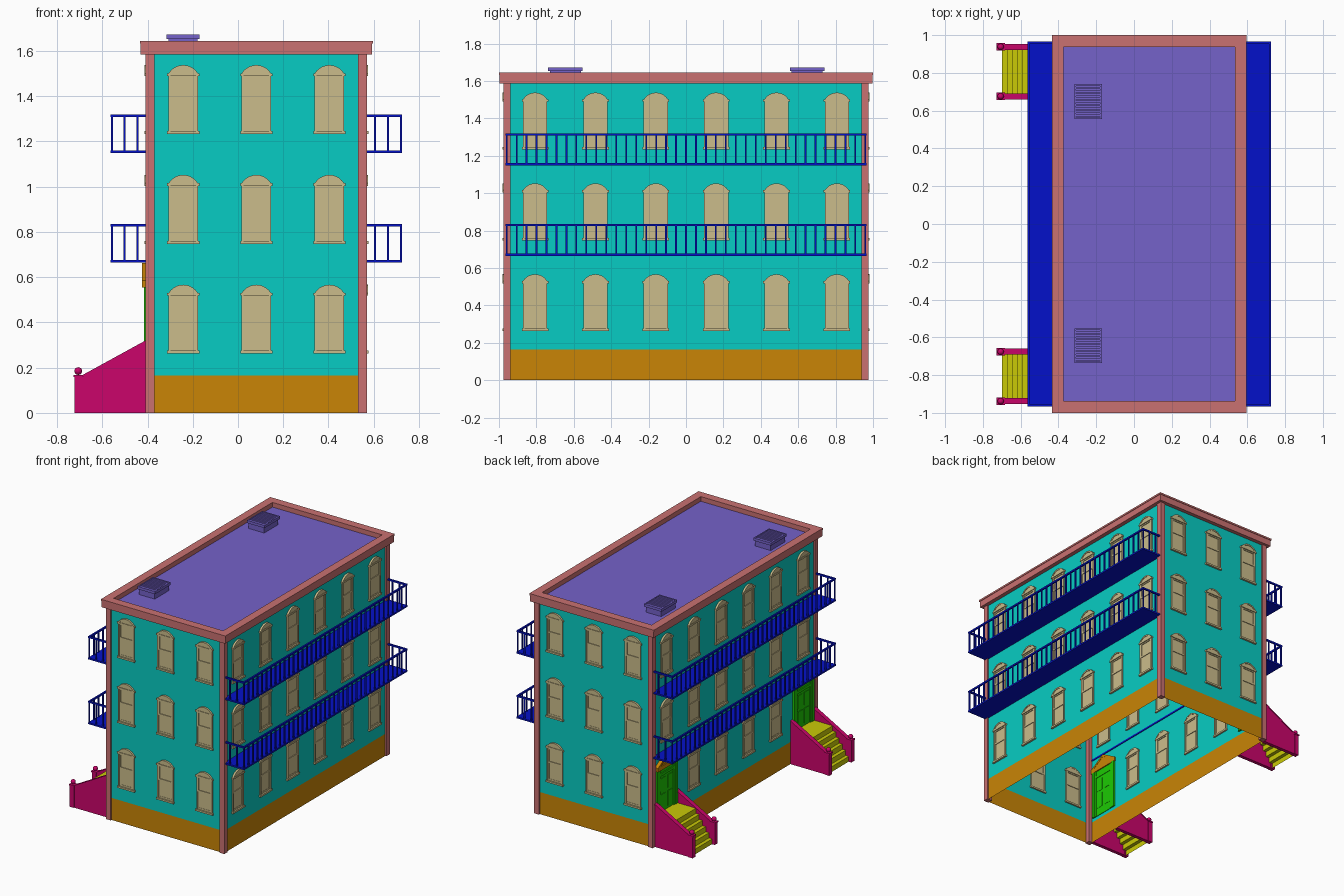
import bpy, bmesh, math
from mathutils import Matrix

if "Cube" in bpy.data.objects:
    bpy.data.objects.remove(bpy.data.objects["Cube"])

CX, HX, HY = 0.081, 0.48, 0.967          # building centre and wall half sizes
WALL_TOP, BASE_TOP = 1.585, 0.165


def material(name, code):
    rgb = [(int(code[i:i + 2], 16) / 255) ** 2.2 for i in (0, 2, 4)]
    m = bpy.data.materials.new(name)
    m.diffuse_color = (*rgb, 1)
    m.use_nodes = True
    m.node_tree.nodes["Principled BSDF"].inputs["Base Color"].default_value = m.diffuse_color
    return m


TEAL = material("wall_teal", "10cbc2")
ORANGE = material("base_orange", "c8840f")
PINK = material("trim_pink", "c87070")
PURPLE = material("roof_purple", "7462c8")
BLUE = material("balcony_blue", "0c18c8")
TAN = material("window_tan", "cabb8a")
GREEN = material("door_green", "22c80c")
MAGENTA = material("stair_magenta", "ca0d6b")
YELLOW = material("stair_yellow", "c8c80f")


def box(bm, x0, x1, y0, y1, z0, z1):
    m = Matrix.Translation(((x0 + x1) / 2, (y0 + y1) / 2, (z0 + z1) / 2))
    m = m @ Matrix.Diagonal((abs(x1 - x0), abs(y1 - y0), abs(z1 - z0), 1))
    bmesh.ops.create_cube(bm, size=1, matrix=m)


def prism(bm, pts, y0, y1):
    """Closed xz profile extruded along y."""
    f = bm.faces.new([bm.verts.new((x, y0, z)) for x, z in pts])
    out = bmesh.ops.extrude_face_region(bm, geom=[f])["geom"]
    vs = [v for v in out if isinstance(v, bmesh.types.BMVert)]
    bmesh.ops.translate(bm, verts=vs, vec=(0, y1 - y0, 0))
    if f.is_valid is False or len(f.link_loops if hasattr(f, "link_loops") else f.loops) == 0:
        return


def ring(bm, x, y, w, z0, z1):
    """Rectangular frame centred on the origin, outer half sizes x, y."""
    for s in (-1, 1):
        box(bm, s * x, s * (x - w), -y, y, z0, z1)
        box(bm, -x + w, x - w, s * y, s * (y - w), z0, z1)


def mesh_of(bm, name, mat, normals=True):
    if normals:
        bmesh.ops.recalc_face_normals(bm, faces=bm.faces)
    me = bpy.data.meshes.new(name)
    bm.to_mesh(me)
    bm.free()
    me.materials.append(mat)
    return me


def place(me, name, loc=(0, 0, 0), turn=0):
    ob = bpy.data.objects.new(name, me)
    ob.location = loc
    ob.rotation_euler.z = math.radians(turn)
    bpy.context.collection.objects.link(ob)
    return ob


# open wall shells: base band and main wall
for name, z0, z1, mat in (("base", 0, BASE_TOP, ORANGE), ("walls", BASE_TOP, WALL_TOP, TEAL)):
    bm = bmesh.new()
    box(bm, -HX, HX, -HY, HY, z0, z1)
    caps = [f for f in bm.faces if abs(f.normal.z) > 0.5]
    bmesh.ops.delete(bm, geom=caps, context="FACES_ONLY")
    place(mesh_of(bm, name, mat, False), name, (CX, 0, 0))

# corner pillars
bm = bmesh.new()
for sx in (-1, 1):
    for sy in (-1, 1):
        box(bm, sx * 0.45, sx * 0.49, sy * 0.937, sy * 0.977, 0, WALL_TOP)
place(mesh_of(bm, "corner_pillars", PINK), "corner_pillars", (CX, 0, 0))

# cornice and sunken roof
bm = bmesh.new()
ring(bm, 0.511, 0.996, 0.058, WALL_TOP, 1.635)
ring(bm, 0.515, 1.0, 0.062, 1.632, 1.645)
place(mesh_of(bm, "cornice", PINK), "cornice", (CX, 0, 0))
bm = bmesh.new()
box(bm, -0.46, 0.46, -0.945, 0.945, 1.59, 1.61)
place(mesh_of(bm, "roof", PURPLE), "roof", (CX, 0, 0))

# roof vents with slatted tops
bm = bmesh.new()
box(bm, -0.064, 0.064, -0.083, 0.083, 1.605, 1.655)
ring(bm, 0.073, 0.092, 0.009, 1.652, 1.672)
for i in range(9):
    y = -0.072 + i * 0.018
    box(bm, -0.066, 0.066, y - 0.006, y + 0.006, 1.654, 1.669)
vent = mesh_of(bm, "roof_vent", PURPLE)
for i, y in enumerate((-0.645, 0.648)):
    place(vent, f"roof_vent_{i + 1}", (-0.243, y, 0))

# window: sill, jambs, two sashes, arched hood (outside is -y)
bm = bmesh.new()
box(bm, -0.071, 0.071, -0.015, 0.012, 0, 0.013)
for s in (-1, 1):
    box(bm, s * 0.056, s * 0.065, -0.010, 0.010, 0.013, 0.258)
    box(bm, s * 0.047, s * 0.056, -0.007, 0.007, 0.149, 0.258)
    box(bm, s * 0.047, s * 0.056, -0.004, 0.004, 0.013, 0.149)
box(bm, -0.056, 0.056, -0.002, 0.002, 0.013, 0.258)
box(bm, -0.056, 0.056, -0.007, 0.007, 0.145, 0.157)
box(bm, -0.056, 0.056, -0.004, 0.004, 0.013, 0.026)
box(bm, -0.056, 0.056, -0.007, 0.007, 0.247, 0.258)
box(bm, -0.071, 0.071, -0.014, 0.012, 0.256, 0.268)
r, a = 0.0756, math.radians(59.3)
arc = [(r * math.sin(t), 0.229 + r * math.cos(t)) for t in (a - 2 * a * i / 10 for i in range(11))]
prism(bm, arc, -0.010, 0.010)
rim = arc + [(x * 0.86, 0.229 + (z - 0.229) * 0.86) for x, z in reversed(arc)]
for i in range(10):
    prism(bm, [arc[i], arc[i + 1], rim[20 - i], rim[21 - i]], -0.014, 0.012)
window = mesh_of(bm, "window", TAN)

side_ys = [-0.807, -0.484, -0.161, 0.161, 0.484, 0.807]
for level in range(3):
    z = 0.262 + level * 0.4855
    for i in range(3):
        x = CX + (i - 1) * 0.323
        place(window, f"window_front_{level + 1}_{i + 1}", (x, -HY, z), 0)
        place(window, f"window_back_{level + 1}_{i + 1}", (x, HY, z), 180)
    for i, y in enumerate(side_ys):
        place(window, f"window_right_{level + 1}_{i + 1}", (CX + HX, y, z), 90)
        if level or 0 < i < 5:
            place(window, f"window_left_{level + 1}_{i + 1}", (CX - HX, y, z), -90)

# balconies: floor, rails and balusters on three sides
bm = bmesh.new()
OUT, IN, BY, T = 0.645, 0.475, 0.965, 0.0045
box(bm, IN, OUT, -BY, BY, 0, 0.012)
box(bm, OUT - 0.012, OUT, -BY, BY, 0.16, 0.172)
for s in (-1, 1):
    box(bm, IN, OUT - 0.012, s * BY, s * (BY - 0.012), 0.16, 0.172)
    for i in range(1, 3):
        x = OUT - 0.006 - i * 0.057
        box(bm, x - T, x + T, s * (BY - 0.006) - T, s * (BY - 0.006) + T, 0.012, 0.16)
for i in range(37):
    y = -0.959 + i * 1.918 / 36
    box(bm, OUT - 0.006 - T, OUT - 0.006 + T, y - T, y + T, 0.012, 0.16)
balcony = mesh_of(bm, "balcony", BLUE)
for level, z in enumerate((0.664, 1.148)):
    place(balcony, f"balcony_right_{level + 1}", (CX, 0, z))
    place(balcony, f"balcony_left_{level + 1}", (CX, 0, z), 180)

# door: frame, leaf and raised panels
bm = bmesh.new()
for s in (-1, 1):
    box(bm, s * 0.095, s * 0.12, -0.016, 0.012, 0.19, 0.56)
    for z0, z1 in ((0.25, 0.36), (0.385, 0.48)):
        box(bm, s * 0.012, s * 0.068, -0.009, 0.006, z0, z1)
    box(bm, s * 0.076, s * 0.095, -0.012, 0.008, 0.19, 0.56)
box(bm, -0.095, 0.095, -0.005, 0.004, 0.19, 0.56)
box(bm, -0.095, 0.095, -0.012, 0.008, 0.50, 0.52)
door = mesh_of(bm, "door", GREEN)

# door pediment
bm = bmesh.new()
box(bm, -0.13, 0.13, -0.026, 0.012, 0.555, 0.585)
prism(bm, [(-0.115, 0.585), (0.115, 0.585), (0, 0.648)], -0.018, 0.010)
for s in (-1, 1):
    prism(bm, [(s * 0.13, 0.585), (0, 0.662), (0, 0.645), (s * 0.10, 0.585)], -0.026, 0.012)
pediment = mesh_of(bm, "door_pediment", ORANGE)

# folded-sheet steps rising to a landing
pts = [(-0.70, 0)]
for i in range(6):
    x, z = pts[-1]
    pts += [(x, z + 0.0385), (x + 0.027 if i < 5 else -0.40, z + 0.0385)]
bm = bmesh.new()
rows = [[bm.verts.new((x, y, z)) for x, z in pts] for y in (-0.12, 0.12)]
for i in range(len(pts) - 1):
    bm.faces.new((rows[0][i], rows[0][i + 1], rows[1][i + 1], rows[1][i]))
for f in bm.faces:
    f.normal_update()
    if f.normal.z < -0.5 or f.normal.x > 0.5:
        f.normal_flip()
steps = mesh_of(bm, "steps", YELLOW, False)

# stair side walls with end posts and ball finials
bm = bmesh.new()
for s in (-1, 1):
    y = s * 0.131
    prism(bm, [(-0.715, 0), (-0.715, 0.162), (-0.69, 0.162), (-0.40, 0.322), (-0.40, 0)], y - 0.013, y + 0.013)
    prism(bm, [(-0.69, 0.157), (-0.69, 0.166), (-0.40, 0.325), (-0.40, 0.316)], y - 0.016, y + 0.016)
    box(bm, -0.723, -0.688, y - 0.017, y + 0.017, 0, 0.160)
    box(bm, -0.727, -0.684, y - 0.020, y + 0.020, 0.158, 0.168)
    bmesh.ops.create_uvsphere(bm, u_segments=16, v_segments=10, radius=0.017,
                              matrix=Matrix.Translation((-0.706, y, 0.185)))
sides = mesh_of(bm, "stair_sides", MAGENTA)

for tag, y in (("near", -0.807), ("far", 0.807)):
    place(door, f"door_{tag}", (CX - HX, y, 0), -90)
    place(pediment, f"door_pediment_{tag}", (CX - HX, y, 0), -90)
    place(steps, f"steps_{tag}", (0, y, 0))
    place(sides, f"stair_sides_{tag}", (0, y, 0))
